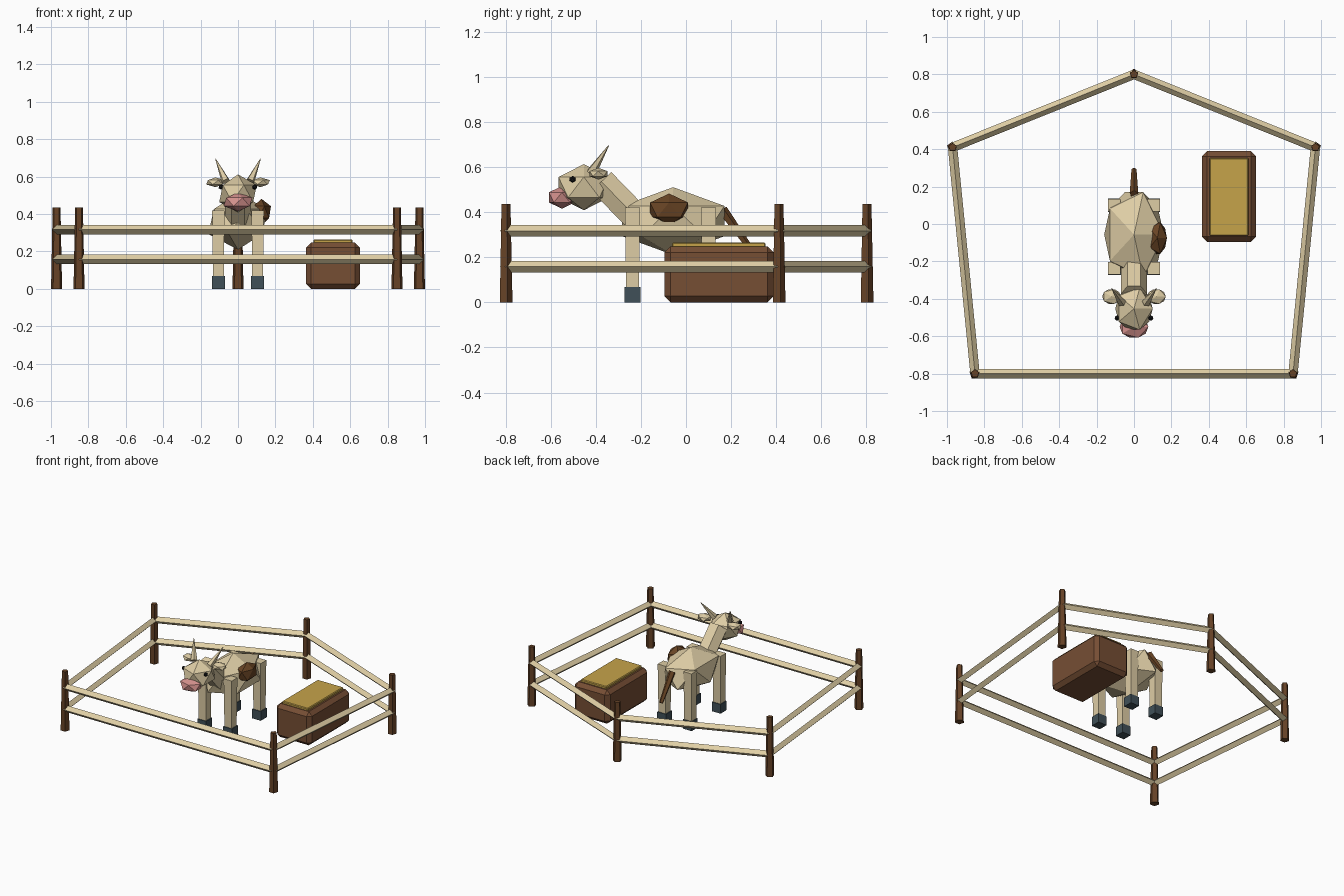
import bpy, bmesh
from math import radians, sqrt
from mathutils import Vector, Matrix, Quaternion

default = bpy.data.objects.get("Cube")
if default:
    bpy.data.objects.remove(default, do_unlink=True)


def material(name, *rgb):
    linear = [((c / 255 + 0.055) / 1.055) ** 2.4 for c in rgb] + [1]
    mat = bpy.data.materials.new(name)
    mat.use_nodes = True
    mat.diffuse_color = linear
    mat.node_tree.nodes["Principled BSDF"].inputs["Base Color"].default_value = linear
    return mat


HIDE = material("cream hide", 222, 205, 165)
RAIL = material("pale timber", 225, 208, 166)
POST = material("dark timber", 102, 66, 38)
PATCH = material("brown hair", 104, 68, 36)
TROUGH = material("trough brown", 118, 78, 52)
HAY = material("straw yellow", 198, 164, 74)
PINK = material("muzzle pink", 214, 146, 142)
HOOF = material("slate hoof", 64, 80, 88)
EYE = material("eye black", 24, 25, 28)


def finish(bm, name, mat):
    mesh = bpy.data.meshes.new(name)
    bm.to_mesh(mesh)
    bm.free()
    mesh.materials.append(mat)
    obj = bpy.data.objects.new(name, mesh)
    bpy.context.collection.objects.link(obj)
    return obj


def gem(name, mat, centre, radii):
    """Twenty-sided faceted ellipsoid."""
    bm = bmesh.new()
    bmesh.ops.create_icosphere(bm, subdivisions=1, radius=1)
    bm.transform(Matrix.Translation(centre) @ Matrix.Diagonal((*radii, 1)))
    return finish(bm, name, mat)


def strut(name, mat, start, end, r1, r2, sides, roll=0):
    """Tapered prism between two points."""
    start, end = Vector(start), Vector(end)
    axis = end - start
    upright = abs(axis.x) + abs(axis.y) < 1e-6
    turn = Quaternion() if upright else axis.to_track_quat('Z', 'Y')
    bm = bmesh.new()
    bmesh.ops.create_cone(bm, cap_ends=True, segments=sides,
                          radius1=r1, radius2=r2, depth=axis.length)
    bm.transform(Matrix.Translation((start + end) / 2) @ turn.to_matrix().to_4x4()
                 @ Matrix.Rotation(radians(roll), 4, 'Z'))
    return finish(bm, name, mat)


def crate(name, mat, centre, size, bevel):
    """Box with chamfered edges."""
    bm = bmesh.new()
    bmesh.ops.create_cube(bm, size=1)
    bm.transform(Matrix.Translation(centre) @ Matrix.Diagonal((*size, 1)))
    bmesh.ops.bevel(bm, geom=bm.edges[:], offset=bevel, segments=1, affect='EDGES')
    return finish(bm, name, mat)


# Fence
corners = [(0, 0.80), (0.97, 0.41), (0.85, -0.80), (-0.85, -0.80), (-0.97, 0.41)]
for i, (x, y) in enumerate(corners):
    strut("fence_post", POST, (x, y, 0), (x, y, 0.435), 0.031, 0.022, 5)
    nx, ny = corners[(i + 1) % len(corners)]
    for z in (0.158, 0.317):
        strut("fence_rail", RAIL, (x, y, z), (nx, ny, z), 0.025, 0.025, 4)

# Feed trough
crate("trough", TROUGH, (0.508, 0.147, 0.124), (0.288, 0.484, 0.248), 0.027)
crate("hay", HAY, (0.508, 0.145, 0.235), (0.21, 0.415, 0.06), 0.005)

# Cow body, neck and head
gem("cow_body", HIDE, (0, -0.057, 0.36), (0.178, 0.267, 0.15))
gem("hide_patch", PATCH, (0.125, -0.075, 0.41), (0.057, 0.099, 0.072))
strut("neck", HIDE, (0, -0.19, 0.345), (0, -0.375, 0.535), 0.07, 0.07, 6, 90)
gem("head", HIDE, (0, -0.453, 0.51), (0.112, 0.132, 0.102))
gem("muzzle", PINK, (0, -0.55, 0.465), (0.086, 0.068, 0.05))
strut("tail", PATCH, (0, 0.16, 0.41), (0, 0.29, 0.23), 0.024, 0.014, 5)

# Paired parts
for side, s in (("left", 1), ("right", -1)):
    gem(side + "_eye", EYE, (s * 0.09, -0.503, 0.545), (0.015,) * 3)
    gem(side + "_ear", HIDE, (s * 0.12, -0.388, 0.57), (0.056, 0.046, 0.026))
    strut(side + "_horn", HIDE, (s * 0.065, -0.42, 0.575), (s * 0.12, -0.343, 0.695), 0.024, 0.002, 5)
    for end, y in (("front", -0.237), ("back", 0.1)):
        x = s * 0.105
        strut(f"{end}_{side}_leg", HIDE, (x, y, 0.06), (x, y, 0.42),
              0.029 * sqrt(2), 0.033 * sqrt(2), 4, 45)
        strut(f"{end}_{side}_hoof", HOOF, (x, y, 0), (x, y, 0.068),
              0.035 * sqrt(2), 0.035 * sqrt(2), 4, 45)
